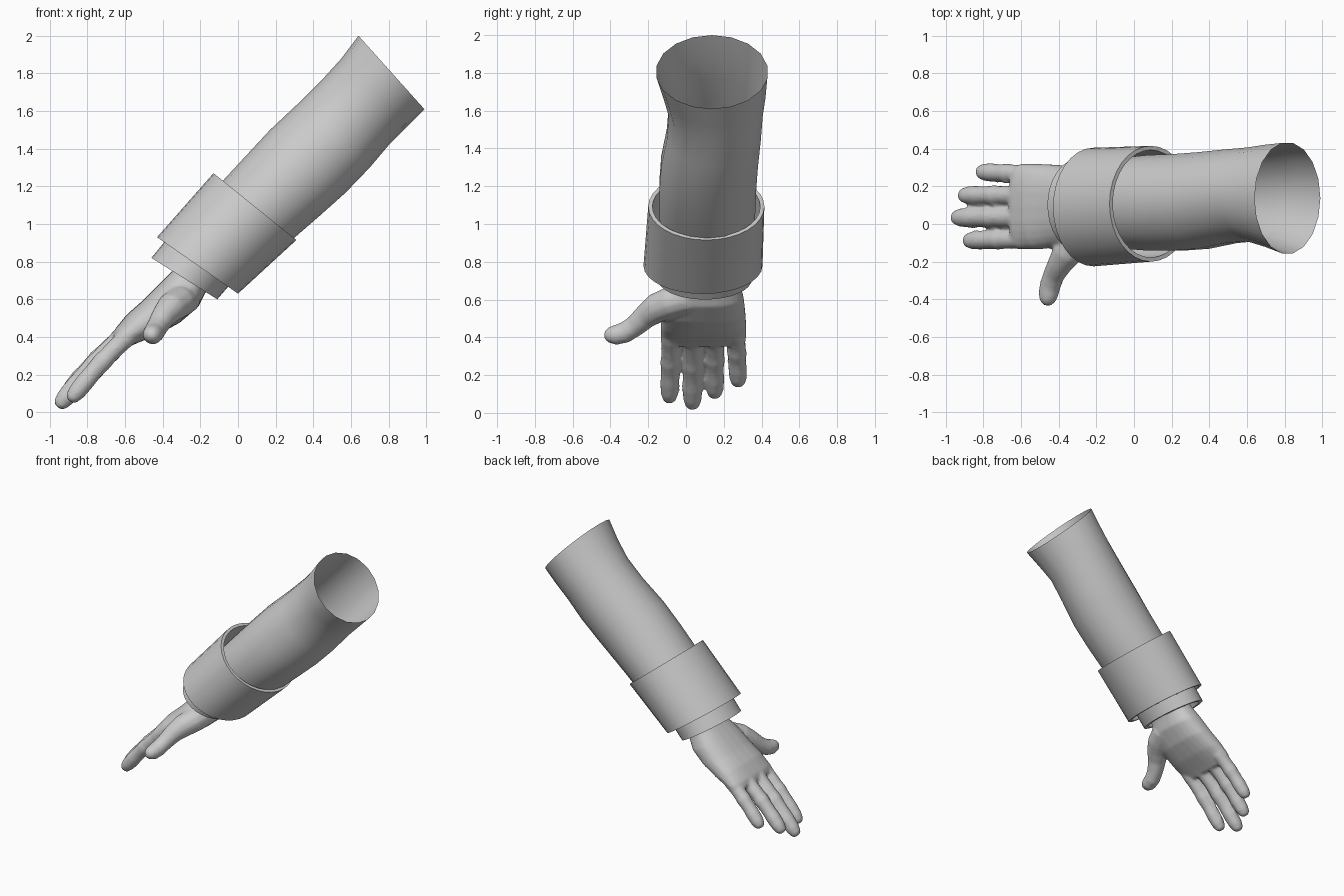
import bpy, bmesh, math
from mathutils import Vector

if "Cube" in bpy.data.objects:
    bpy.data.objects.remove(bpy.data.objects["Cube"])

grey = bpy.data.materials.new("plain_grey")
grey.diffuse_color = (0.6, 0.6, 0.6, 1)
grey.use_nodes = True
grey.node_tree.nodes["Principled BSDF"].inputs["Base Color"].default_value = grey.diffuse_color


def finish(name, bm):
    bmesh.ops.recalc_face_normals(bm, faces=bm.faces)
    me = bpy.data.meshes.new(name)
    bm.to_mesh(me)
    bm.free()
    ob = bpy.data.objects.new(name, me)
    bpy.context.collection.objects.link(ob)
    me.materials.append(grey)
    return ob


def shade(ob, angle=40):
    bpy.ops.object.select_all(action='DESELECT')
    ob.select_set(True)
    bpy.context.view_layer.objects.active = ob
    bpy.ops.object.shade_smooth_by_angle(angle=math.radians(angle))


def bridge(bm, rings, capped=False, closed=False):
    n = len(rings[0])
    rows = list(zip(rings, rings[1:])) + ([(rings[-1], rings[0])] if closed else [])
    for a, b in rows:
        for i in range(n):
            bm.faces.new((a[i], a[(i + 1) % n], b[(i + 1) % n], b[i]))
    if capped:
        bm.faces.new(rings[0])
        bm.faces.new(rings[-1])


def section(bm, s, n, power=1.0, inset=0.0):
    """Oval ring from (upper x, z, lower x, z, y min, y max)."""
    ux, uz, lx, lz, y0, y1 = s
    mid = Vector(((ux + lx) / 2, (y0 + y1) / 2, (uz + lz) / 2))
    up = Vector(((ux - lx) / 2, 0, (uz - lz) / 2))
    up *= (up.length - inset) / up.length
    side = Vector((0, (y1 - y0) / 2 - inset, 0))
    ring = []
    for i in range(n):
        c, d = math.cos(2 * math.pi * i / n), math.sin(2 * math.pi * i / n)
        c, d = (math.copysign(abs(v) ** power, v) for v in (c, d))
        ring.append(bm.verts.new(mid + up * c + side * d))
    return ring


def band(name, top, bottom, wall):
    """Hollow ring with a thick wall."""
    bm = bmesh.new()
    bridge(bm, [section(bm, top, 32), section(bm, bottom, 32),
                section(bm, bottom, 32, inset=wall), section(bm, top, 32, inset=wall)], closed=True)
    shade(finish(name, bm))


# Open sleeve, flared at the upper arm
bm = bmesh.new()
bridge(bm, [section(bm, s, 18) for s in (
    (.64, 2.0, .99, 1.61, -.16, .435),
    (.55, 1.88, .90, 1.52, -.125, .425),
    (.45, 1.77, .81, 1.43, -.095, .41),
    (.33, 1.65, .70, 1.30, -.105, .40),
    (.17, 1.50, .57, 1.165, -.135, .385),
    (.04, 1.36, .43, 1.04, -.145, .375),
    (-.08, 1.23, .28, .91, -.145, .37),
    (-.26, 1.03, .08, .76, -.13, .35))])
shade(finish("sleeve", bm))

# Wide cuff and the narrower band beneath it
band("cuff", (-.13, 1.27, .31, .915, -.20, .415), (-.43, .93, 0, .63, -.225, .405), .022)
band("wrist_band", (-.33, .98, .02, .75, -.15, .35), (-.46, .82, -.11, .60, -.15, .35), .03)

# Palm and wrist
hand = bmesh.new()
bridge(hand, [section(hand, s, 24, .8) for s in (
    (-.22, .90, -.06, .78, -.05, .27),
    (-.36, .74, -.17, .64, -.07, .28),
    (-.43, .67, -.21, .56, -.11, .305),
    (-.51, .59, -.31, .475, -.125, .315),
    (-.59, .52, -.43, .41, -.135, .32),
    (-.655, .44, -.54, .365, -.135, .32),
    (-.67, .40, -.585, .345, -.125, .31))], capped=True)


def digit(points, radii):
    """Rounded tapering finger along a path."""
    pts = [Vector(p) for p in points]
    rings = []
    for i, p in enumerate(pts):
        t = (pts[min(i + 1, len(pts) - 1)] - pts[max(i - 1, 0)]).normalized()
        a = t.cross(Vector((.7, .1, .7))).normalized()
        b = t.cross(a)
        rings.append([hand.verts.new(p + (a * math.cos(k * math.pi / 6) + b * math.sin(k * math.pi / 6)) * radii[i])
                      for k in range(12)])
    bridge(hand, rings, capped=True)


# Fingers: y at base, y at tip, base x/z, tip x/z, thickness
for y0, y1, bx, bz, tx, tz, r in (
        (-.08, -.088, -.53, .455, -.895, .06, .051),
        (.035, .034, -.55, .455, -.958, .027, .054),
        (.152, .152, -.55, .455, -.92, .085, .052),
        (.262, .277, -.51, .465, -.825, .145, .05)):
    steps = ((0, .95), (.2, 1.05), (.38, .98), (.52, 1.05), (.66, .95),
             (.78, 1.0), (.9, .93), (.97, .72), (1, .4))
    digit([(bx + (tx - bx) * t, y0 + (y1 - y0) * t, bz + (tz - bz) * t + .02 * math.sin(math.pi * t))
           for t, _ in steps], [r * k for _, k in steps])

# Thumb
digit([(-.27, .02, .61), (-.31, -.08, .585), (-.355, -.155, .555), (-.395, -.215, .51), (-.425, -.27, .46),
       (-.445, -.325, .425), (-.455, -.375, .412), (-.46, -.41, .415), (-.462, -.432, .42)],
      [.08, .085, .08, .066, .058, .057, .054, .042, .02])

# Fuse palm, fingers and thumb into one smooth skin
hand_ob = finish("hand", hand)
fuse = hand_ob.modifiers.new("fuse", 'REMESH')
fuse.mode = 'VOXEL'
fuse.voxel_size = .011
fuse.use_smooth_shade = True
soft = hand_ob.modifiers.new("soften", 'SMOOTH')
soft.factor = .5
soft.iterations = 5
